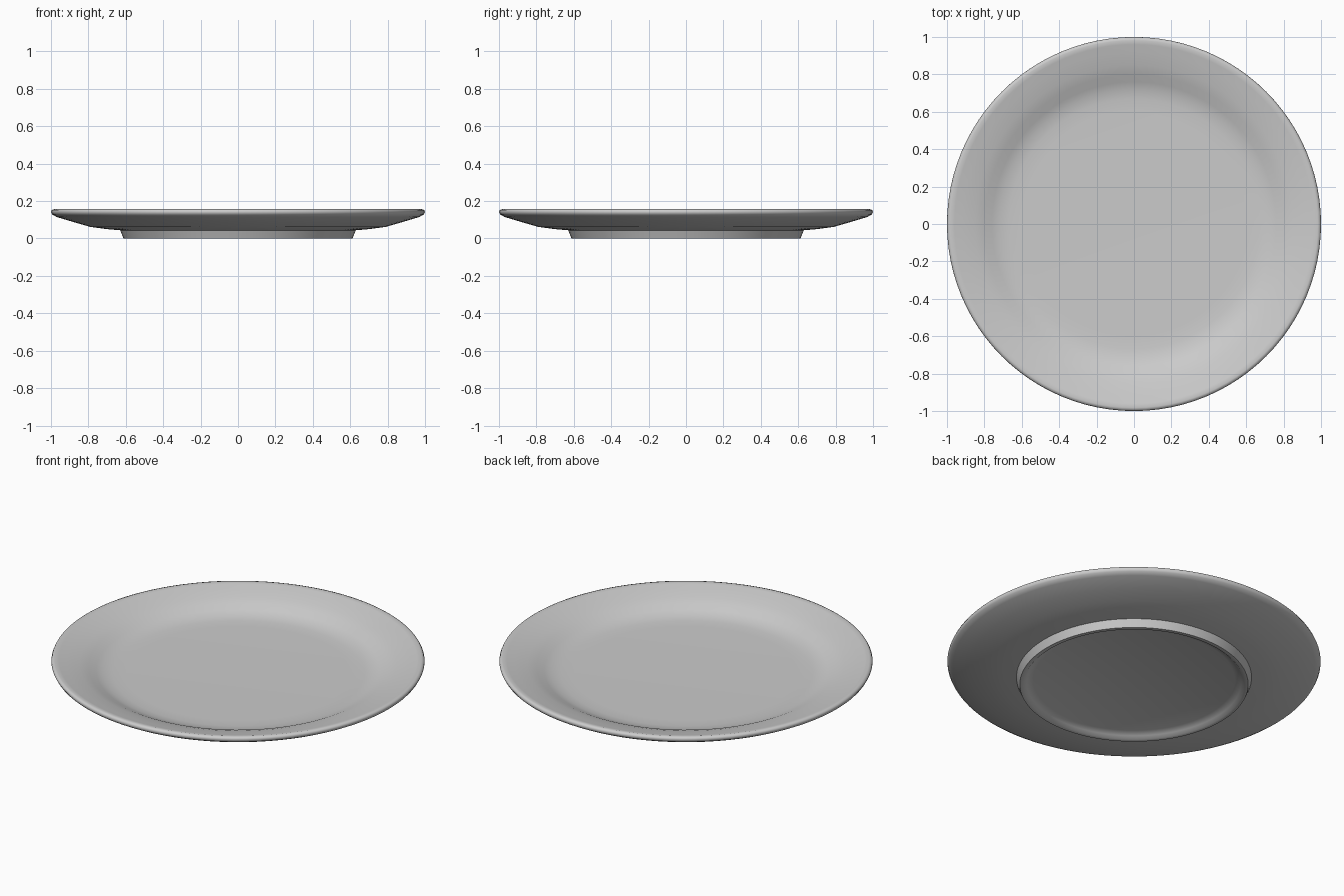
import bpy, bmesh, math

if "Cube" in bpy.data.objects:
    bpy.data.objects.remove(bpy.data.objects["Cube"])

SEGMENTS = 96

# Half cross-section (radius, height): recessed base, foot, underside, rim, well
profile = [
    (0.0, 0.03), (0.54, 0.028), (0.575, 0.015), (0.59, 0.0),
    (0.612, 0.0), (0.63, 0.044),
    (0.70, 0.05), (0.79, 0.062), (0.88, 0.088), (0.97, 0.115),
    (0.993, 0.128), (1.0, 0.142), (0.995, 0.153), (0.982, 0.157),
    (0.96, 0.152), (0.92, 0.143), (0.85, 0.126), (0.80, 0.109),
    (0.76, 0.09), (0.72, 0.076), (0.67, 0.069), (0.60, 0.067), (0.0, 0.067),
]


def lathe(name, points):
    bm = bmesh.new()
    verts = [bm.verts.new((r, 0, z)) for r, z in points]
    edges = [bm.edges.new(pair) for pair in zip(verts, verts[1:])]
    bmesh.ops.spin(bm, geom=verts + edges, cent=(0, 0, 0), axis=(0, 0, 1),
                   angle=math.tau, steps=SEGMENTS, use_merge=True)
    bmesh.ops.remove_doubles(bm, verts=bm.verts, dist=1e-5)
    bmesh.ops.recalc_face_normals(bm, faces=bm.faces)
    mesh = bpy.data.meshes.new(name)
    bm.to_mesh(mesh)
    bm.free()
    obj = bpy.data.objects.new(name, mesh)
    bpy.context.collection.objects.link(obj)
    return obj


# Dinner plate
plate = lathe("plate", profile)
bpy.context.view_layer.objects.active = plate
plate.select_set(True)
bpy.ops.object.shade_smooth_by_angle(angle=math.radians(60))
